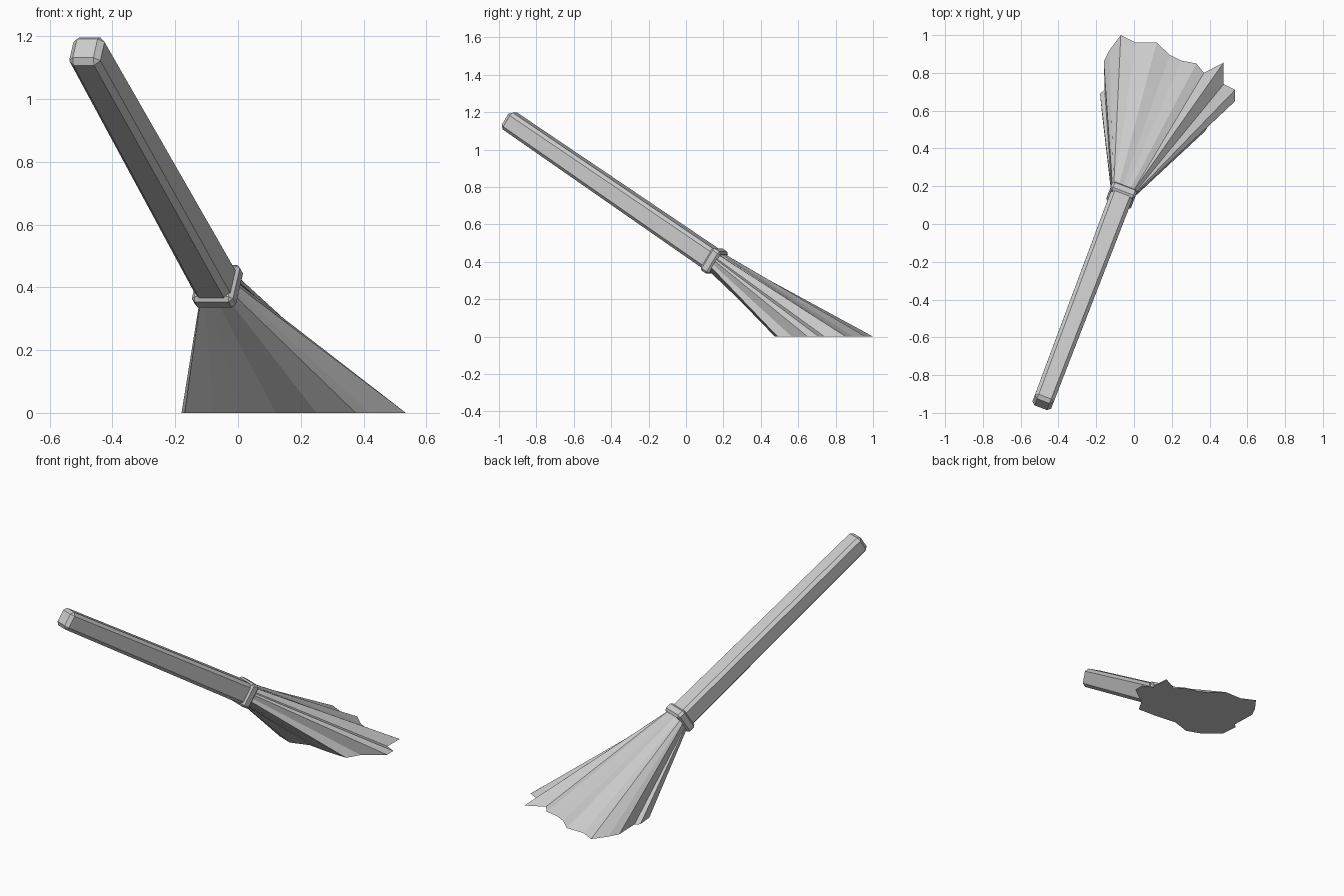
import bpy, bmesh, math
from mathutils import Vector, Matrix

if "Cube" in bpy.data.objects:
    bpy.data.objects.remove(bpy.data.objects["Cube"])

# Tilted frame of the broom: local x = sideways, y = upper side, z = towards grip
TIP = Vector((-0.487, -0.955, 1.162))
NECK = Vector((-0.066, 0.15, 0.405))
D = (NECK - TIP).normalized()
SIDE = D.cross(Vector((0, 0, 1))).normalized()
UP = SIDE.cross(D)
FRAME = Matrix((SIDE, UP, -D)).transposed().to_4x4()
FRAME.translation = NECK


def make_object(name, bm):
    bmesh.ops.recalc_face_normals(bm, faces=bm.faces)
    mesh = bpy.data.meshes.new(name)
    bm.to_mesh(mesh)
    bm.free()
    ob = bpy.data.objects.new(name, mesh)
    bpy.context.collection.objects.link(ob)
    return ob


def tapered_box(name, z0, z1, half0, half1, bevel):
    bm = bmesh.new()
    bmesh.ops.create_cube(bm, size=2)
    for v in bm.verts:
        h, z = (half0, z0) if v.co.z < 0 else (half1, z1)
        v.co = Vector((v.co.x * h, v.co.y * h, z))
    bmesh.ops.bevel(bm, geom=bm.edges[:], offset=bevel, segments=1,
                    profile=0.5, affect='EDGES')
    bm.transform(FRAME)
    return make_object(name, bm)


# Handle and binding collar
length = (NECK - TIP).length
tapered_box("handle", -0.01, length, 0.061, 0.053, 0.018)
tapered_box("collar", -0.03, 0.027, 0.070, 0.070, 0.012)

# Ragged bristle outline where the broom meets the floor
outline = [(-0.18, 0.69), (-0.155, 0.71), (-0.16, 0.86), (-0.13, 0.92),
           (-0.07, 1.0), (0.01, 0.96), (0.12, 0.96), (0.19, 0.895),
           (0.25, 0.865), (0.33, 0.85), (0.37, 0.80), (0.475, 0.855),
           (0.475, 0.74), (0.535, 0.71), (0.535, 0.65), (0.42, 0.565),
           (0.375, 0.49), (0.25, 0.495), (0.12, 0.51), (0.01, 0.475),
           (-0.08, 0.51), (-0.17, 0.59)]
centre = Vector((0.16, 0.70))
side2 = SIDE.to_2d().normalized()
fwd2 = D.to_2d().normalized()

# Bristles: pleats lofted from the collar's squarish mouth to the outline
bm = bmesh.new()
floor, mouth = [], []
for p in outline:
    r = Vector(p) - centre
    a = math.atan2(r.dot(fwd2), r.dot(side2))
    c, s = math.cos(a), math.sin(a)
    k = 0.057 / (abs(c) ** 5 + abs(s) ** 5) ** 0.2
    floor.append(bm.verts.new((p[0], p[1], 0)))
    mouth.append(bm.verts.new(FRAME @ Vector((c * k, s * k, -0.015))))
n = len(outline)
for i in range(n):
    j = (i + 1) % n
    bm.faces.new((floor[i], floor[j], mouth[j], mouth[i]))
bm.faces.new(floor)
bm.faces.new(mouth)
make_object("bristles", bm)
